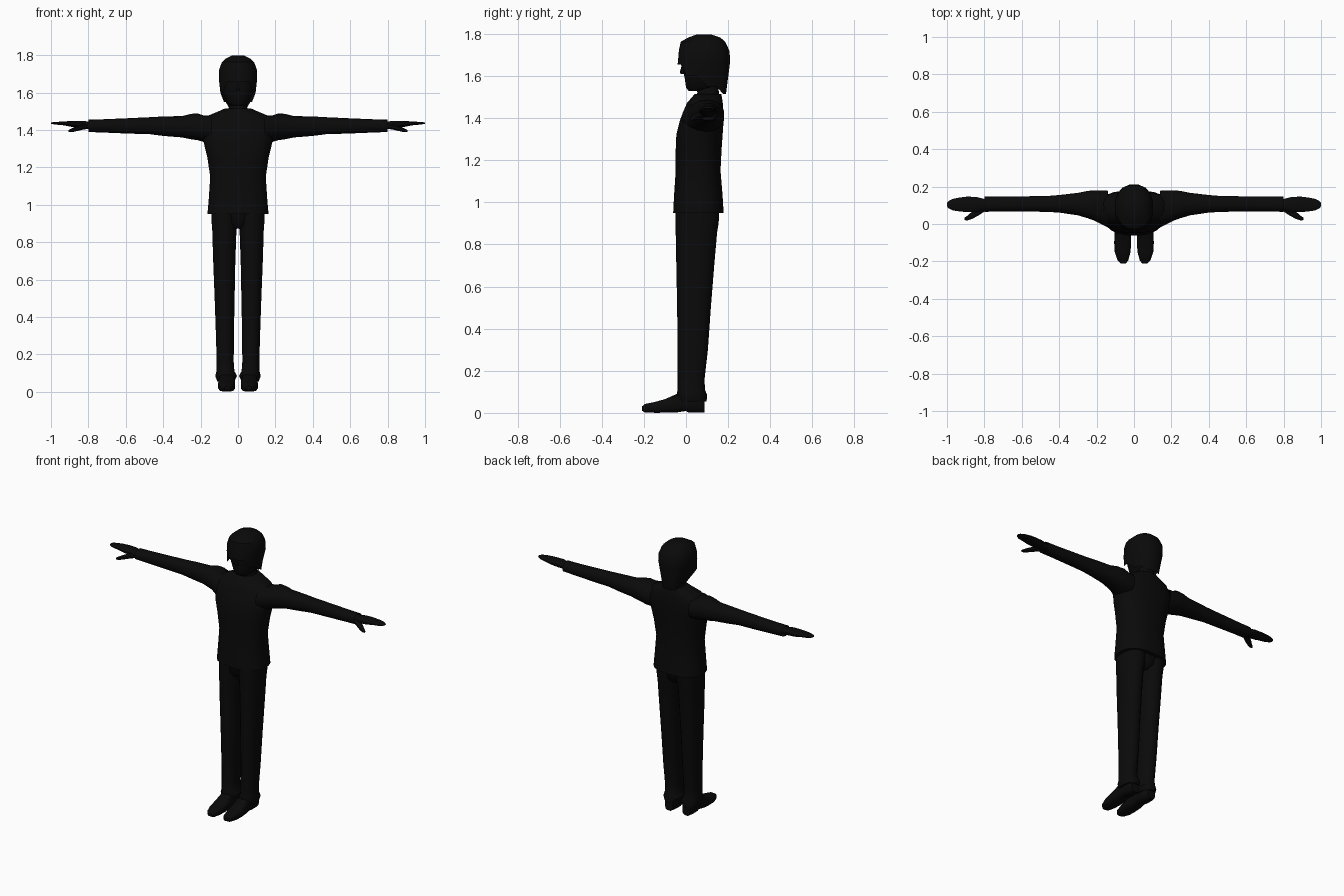
import bpy, bmesh, math
from mathutils import Vector

black = bpy.data.materials.new("near_black")
black.diffuse_color = (0.003, 0.003, 0.003, 1)


def ring_points(axis, r, n, power):
    """Superellipse ring. r = (position along axis, a0, a1, b0, b1)."""
    t, a0, a1, b0, b1 = r
    pts = []
    for i in range(n):
        ang = 2 * math.pi * (i + 0.5) / n
        c, s = math.cos(ang), math.sin(ang)
        u = (a0 + a1) / 2 + (a1 - a0) / 2 * math.copysign(abs(c) ** power, c)
        v = (b0 + b1) / 2 + (b1 - b0) / 2 * math.copysign(abs(s) ** power, s)
        pts.append(Vector({'x': (t, u, v), 'y': (u, t, v), 'z': (u, v, t)}[axis]))
    return pts


def loft(name, axis, rings, n=14, power=0.85, caps=(True, True), mirror=False, angle=40, rule=None):
    """Skin a row of rings; optionally mirror across x."""
    bm = bmesh.new()
    rows = []
    for k, r in enumerate(rings):
        pts = ring_points(axis, r, n, power)
        if rule:
            pts = [rule(k, p) for p in pts]
        rows.append([bm.verts.new(p) for p in pts])
    for a, b in zip(rows, rows[1:]):
        for i in range(n):
            j = (i + 1) % n
            bm.faces.new((a[i], a[j], b[j], b[i]))
    if caps[0]:
        bm.faces.new(rows[0][::-1])
    if caps[1]:
        bm.faces.new(rows[-1])
    bmesh.ops.recalc_face_normals(bm, faces=bm.faces)
    me = bpy.data.meshes.new(name)
    bm.to_mesh(me)
    bm.free()
    me.materials.append(black)
    ob = bpy.data.objects.new(name, me)
    bpy.context.collection.objects.link(ob)
    if mirror:
        ob.modifiers.new("mirror", 'MIRROR')
    bpy.ops.object.select_all(action='DESELECT')
    ob.select_set(True)
    bpy.context.view_layer.objects.active = ob
    bpy.ops.object.shade_smooth_by_angle(angle=math.radians(angle))
    return ob


# Jacket body, from hem to collar
loft("jacket", 'z', [
    (0.95, -.165, .165, -.062, .18), (1.03, -.158, .158, -.058, .175),
    (1.15, -.15, .15, -.05, .165), (1.25, -.165, .165, -.05, .17),
    (1.32, -.182, .182, -.047, .175), (1.39, -.20, .20, -.03, .18),
    (1.44, -.19, .19, -.01, .178), (1.475, -.165, .165, .005, .175),
    (1.495, -.115, .115, .025, .172), (1.515, -.07, .07, .04, .168)], n=20, power=0.8)

# Sleeves, open at the wrist
loft("sleeve", 'x', [
    (.14, -.02, .18, 1.33, 1.478), (.18, .0, .182, 1.335, 1.476),
    (.215, .018, .182, 1.345, 1.488), (.25, .03, .178, 1.35, 1.486),
    (.30, .045, .168, 1.36, 1.474), (.40, .06, .156, 1.368, 1.472),
    (.47, .064, .15, 1.377, 1.468), (.60, .066, .149, 1.381, 1.462),
    (.72, .066, .147, 1.386, 1.457), (.80, .064, .147, 1.389, 1.455)],
    n=14, power=0.9, caps=(False, False), mirror=True)

# Hands: flat palm with joined fingers, plus a thumb
loft("hand", 'x', [
    (.74, .078, .132, 1.405, 1.445), (.80, .075, .135, 1.405, 1.446),
    (.84, .062, .145, 1.41, 1.449), (.89, .062, .148, 1.416, 1.448),
    (.93, .066, .143, 1.424, 1.446), (.97, .072, .135, 1.428, 1.443),
    (.993, .085, .122, 1.431, 1.441), (1.0, .094, .112, 1.433, 1.439)],
    n=12, mirror=True)
loft("thumb", 'x', [
    (.80, .065, .11, 1.405, 1.435), (.83, .045, .09, 1.40, 1.43),
    (.865, .026, .068, 1.392, 1.42), (.89, .018, .046, 1.387, 1.409),
    (.906, .02, .034, 1.388, 1.40)], n=8, mirror=True)

# Trousers with a flared cuff
loft("trouser_leg", 'z', [
    (.055, .018, .112, -.04, .098), (.085, .004, .123, -.045, .1),
    (.11, .018, .116, -.04, .09), (.16, .022, .115, -.04, .088),
    (.30, .021, .119, -.04, .104), (.50, .017, .126, -.042, .118),
    (.70, .013, .134, -.046, .134), (.86, .007, .139, -.049, .148),
    (.90, 0, .142, -.05, .155), (1.0, 0, .142, -.05, .16)],
    n=14, power=0.85, caps=(True, False), mirror=True)
loft("seat", 'z', [
    (.872, -.035, .035, -.02, .12), (.90, -.075, .075, -.045, .15),
    (.98, -.14, .14, -.05, .16)], n=14, caps=(True, False))


# Shoes: flat-soled, sloping down to the toe
def outward(k, p):
    return Vector((p.x, p.y, max(p.z, 0)))


loft("shoe", 'y', [
    (-.21, .043, .072, .010, .03), (-.195, .03, .088, .002, .043),
    (-.15, .018, .104, 0, .052), (-.10, .014, .107, 0, .066),
    (-.05, .016, .105, 0, .088), (.0, .021, .102, .008, .11),
    (.012, .022, .102, 0, .11), (.06, .024, .101, 0, .1),
    (.088, .034, .092, 0, .08)], n=12, power=0.65, mirror=True, rule=outward)

# Neck
loft("neck", 'z', [(1.48, -.062, .062, .04, .168), (1.52, -.05, .05, .052, .158),
                   (1.60, -.05, .05, .05, .15)], n=12, caps=(False, False))

# Face and skull, jaw tapering to the chin
loft("head", 'z', [
    (1.528, -.035, .035, .012, .10), (1.545, -.057, .057, -.001, .14),
    (1.58, -.074, .074, -.006, .165), (1.62, -.087, .087, -.014, .18),
    (1.66, -.094, .094, -.014, .19), (1.72, -.094, .094, -.018, .19),
    (1.77, -.07, .07, 0, .16)], n=16)

# Nose
loft("nose", 'z', [(1.61, -.012, .012, -.026, .0), (1.62, -.012, .012, -.029, .0),
                   (1.66, -.006, .006, -.017, .0)], n=6)


# Hair: fringe in front, locks at the sides, point at the nape
def hair_edge(k, p):
    if k == 0:
        if p.y < 0.0:
            p.z = 1.655
        elif p.y < 0.10:
            p.z = 1.60
        elif p.y < 0.17:
            p.z = 1.55
        else:
            p.z = 1.515
        if p.y > 0.1:
            p.x *= 0.8
    return p


loft("hair", 'z', [
    (1.60, -.096, .096, -.042, .192), (1.672, -.104, .104, -.04, .212),
    (1.72, -.103, .103, -.036, .208), (1.762, -.088, .088, -.027, .188),
    (1.782, -.066, .066, .008, .165), (1.797, -.035, .035, .05, .12)],
    n=16, caps=(False, True), angle=30, rule=hair_edge)
